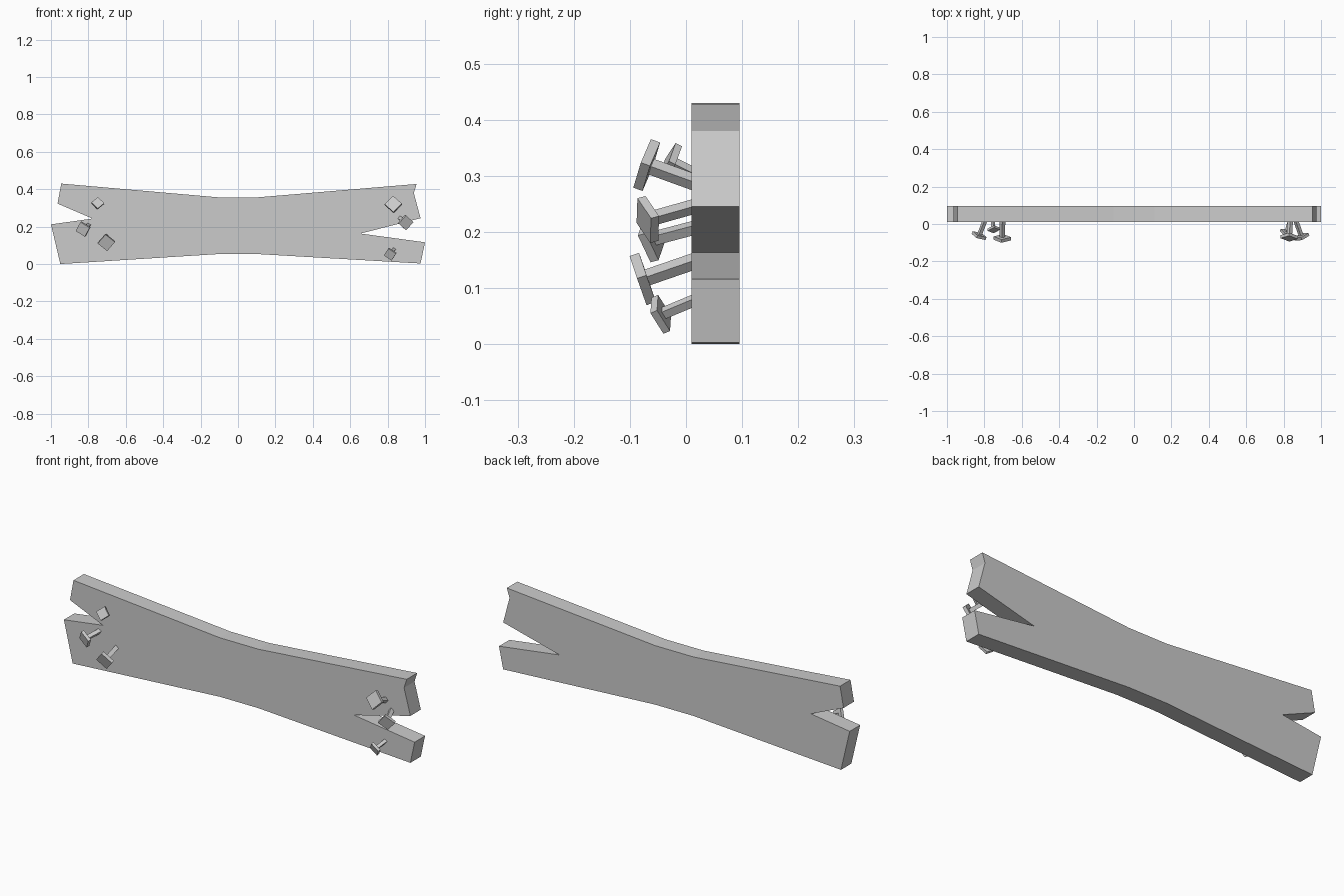
import bpy, bmesh, math
from mathutils import Vector, Matrix

cube = bpy.data.objects.get("Cube")
if cube:
    bpy.data.objects.remove(cube, do_unlink=True)


def make_material(name, rgb):
    mat = bpy.data.materials.new(name)
    mat.use_nodes = True
    mat.diffuse_color = (*rgb, 1)
    mat.node_tree.nodes["Principled BSDF"].inputs["Base Color"].default_value = (*rgb, 1)
    return mat


grey = make_material("plain_grey", (0.6, 0.6, 0.6))


def finish(name, bm):
    bmesh.ops.recalc_face_normals(bm, faces=bm.faces)
    mesh = bpy.data.meshes.new(name)
    bm.to_mesh(mesh)
    bm.free()
    mesh.materials.append(grey)
    obj = bpy.data.objects.new(name, mesh)
    bpy.context.collection.objects.link(obj)
    return obj


# Split plank: front outline extruded through its thickness
FRONT, BACK = 0.01, 0.095
outline = [
    (-0.95, 0.0), (-0.11, 0.053), (0.11, 0.053), (0.976, 0.003),
    (1.0, 0.116), (0.655, 0.163), (0.976, 0.245), (0.94, 0.38), (0.955, 0.428),
    (0.11, 0.357), (-0.11, 0.357), (-0.945, 0.43),
    (-0.965, 0.323), (-0.778, 0.243), (-1.0, 0.212),
]
bm = bmesh.new()
face = bm.faces.new([bm.verts.new((x, FRONT, z)) for x, z in outline])
ext = bmesh.ops.extrude_face_region(bm, geom=[face])
moved = [g for g in ext["geom"] if isinstance(g, bmesh.types.BMVert)]
bmesh.ops.translate(bm, verts=moved, vec=(0, BACK - FRONT, 0))
finish("plank", bm)


# Bent nail: square shaft and square flat head, both standing on a corner
def nail(name, base, head, diagonal, twist):
    base, head = Vector(base), Vector(head)
    axis = (head - base).normalized()
    side = Vector((0, 0, 1)).cross(axis).normalized()
    frame = Matrix((side, axis.cross(side), axis)).transposed().to_4x4()
    spin = frame @ Matrix.Rotation(math.radians(45 + twist), 4, "Z")
    start = base - axis * 0.015
    width = diagonal / math.sqrt(2)
    bm = bmesh.new()
    for centre, size, depth in (
        ((start + head) / 2, width * 0.32, (head - start).length),
        (head, width, diagonal * 0.19),
    ):
        scale = Matrix.Diagonal((size, size, depth, 1))
        bmesh.ops.create_cube(bm, size=1, matrix=Matrix.Translation(centre) @ spin @ scale)
    finish(name, bm)


# Name, base x and z, head centre, head diagonal, twist
nails = [
    ("nail_right_top", (-0.755, 0.306), (-0.75, -0.028, 0.325), 0.068, -4),
    ("nail_right_middle", (-0.80, 0.206), (-0.828, -0.062, 0.187), 0.083, 12),
    ("nail_right_bottom", (-0.703, 0.146), (-0.704, -0.077, 0.116), 0.093, 5),
    ("nail_left_top", (0.835, 0.29), (0.83, -0.07, 0.319), 0.092, 2),
    ("nail_left_middle", (0.868, 0.244), (0.896, -0.068, 0.222), 0.083, 6),
    ("nail_left_bottom", (0.832, 0.076), (0.814, -0.045, 0.053), 0.07, 8),
]
for name, (bx, bz), head, diagonal, twist in nails:
    nail(name, (bx, FRONT, bz), head, diagonal, twist)
